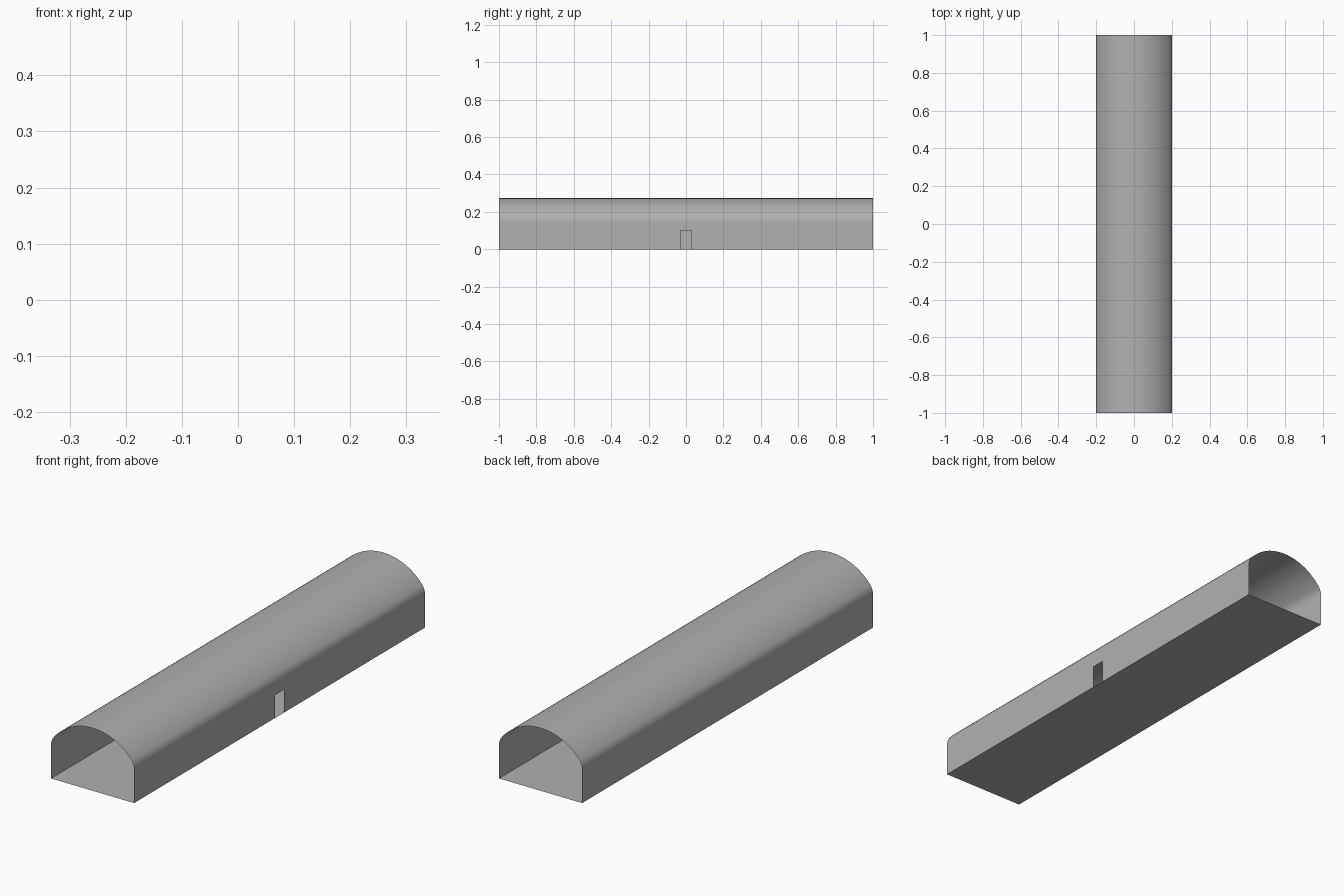
import bpy
import math

if "Cube" in bpy.data.objects:
    bpy.data.objects.remove(bpy.data.objects["Cube"])

W, L = 0.2, 1.0              # half width, half length
R, TOP = 0.24, 0.273         # crown radius and height
r = 0.06                     # shoulder radius
CZ = TOP - R                 # crown arc centre height
SX = W - r                   # shoulder arc centre
SZ = CZ + math.sqrt((R - r) ** 2 - SX ** 2)
JOIN = math.atan2(SZ - CZ, SX)   # angle where shoulder meets crown
DOOR_W, DOOR_H = 0.03, 0.1

# Dark grey for every surface
grey = bpy.data.materials.new("dark_grey")
grey.diffuse_color = (0.44, 0.44, 0.44, 1)
grey.use_nodes = True
grey.node_tree.nodes["Principled BSDF"].inputs["Base Color"].default_value = grey.diffuse_color


def add_mesh(name, verts, faces, smooth=False):
    me = bpy.data.meshes.new(name)
    me.from_pydata(verts, [], faces)
    me.materials.append(grey)
    for p in me.polygons:
        p.use_smooth = smooth
    ob = bpy.data.objects.new(name, me)
    bpy.context.collection.objects.link(ob)
    return ob


def arc(cx, cz, rad, a0, a1, n):
    return [(cx + rad * math.cos(a0 + (a1 - a0) * i / n),
             cz + rad * math.sin(a0 + (a1 - a0) * i / n)) for i in range(n + 1)]


# Floor sheet
add_mesh("floor", [(-W, -L, 0), (W, -L, 0), (W, L, 0), (-W, L, 0)], [(0, 1, 2, 3)])

# Plain left wall
add_mesh("left_wall", [(-W, -L, 0), (-W, L, 0), (-W, L, SZ), (-W, -L, SZ)], [(3, 2, 1, 0)])

# Right wall with a doorway: panels either side and a lintel panel above
ys = [-L, -DOOR_W, DOOR_W, L]
verts = [(W, y, z) for z in (0, DOOR_H, SZ) for y in ys]
quads = [(j * 4 + i, j * 4 + i + 1, j * 4 + i + 5, j * 4 + i + 4)
         for j in range(2) for i in range(3) if (i, j) != (1, 0)]
add_mesh("right_wall", verts, quads)

# Vaulted roof: shoulder, crown and shoulder arcs swept along the length
profile = (arc(SX, SZ, r, 0, JOIN, 8)
           + arc(0, CZ, R, JOIN, math.pi - JOIN, 28)[1:]
           + arc(-SX, SZ, r, math.pi - JOIN, math.pi, 8)[1:])
n = len(profile)
verts = [(x, y, z) for y in (-L, L) for x, z in profile]
add_mesh("vaulted_roof", verts,
         [(i, i + n, i + n + 1, i + 1) for i in range(n - 1)], smooth=True)
